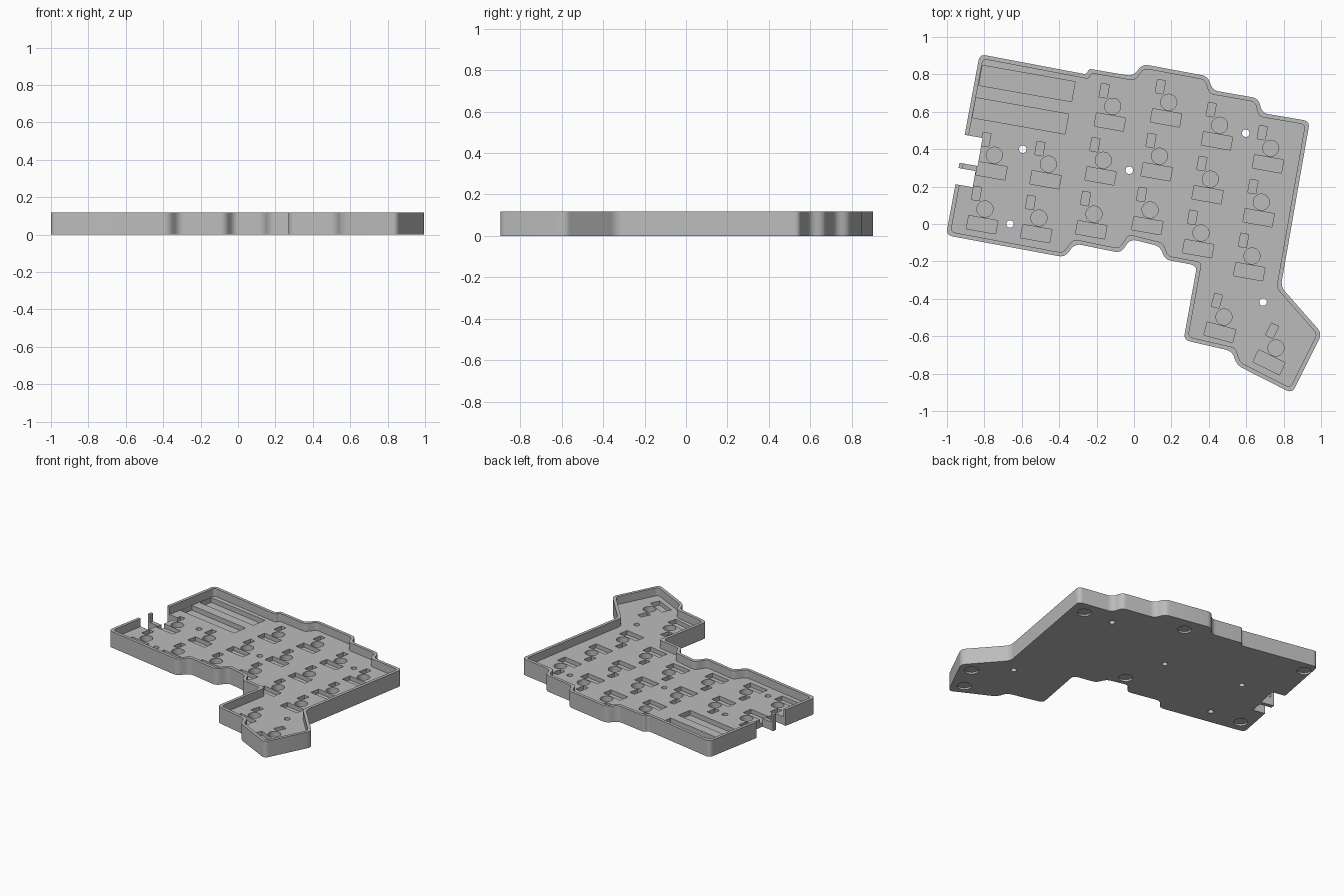
import bpy, bmesh, math
from mathutils import Vector, Matrix

cube = bpy.data.objects.get("Cube")
if cube:
    bpy.data.objects.remove(cube, do_unlink=True)

HEIGHT, FLOOR, WALL = 0.118, 0.06, 0.022
TILT = -10  # degrees the key grid is turned

grey = bpy.data.materials.new("light_grey")
grey.use_nodes = True
grey.diffuse_color = (0.5, 0.5, 0.5, 1)
grey.node_tree.nodes["Principled BSDF"].inputs["Base Color"].default_value = (0.5, 0.5, 0.5, 1)


def inset(points, d):
    """Offset a clockwise outline inwards with mitred corners."""
    result = []
    for i, p in enumerate(points):
        a = (p - points[i - 1]).normalized()
        b = (points[(i + 1) % len(points)] - p).normalized()
        na, nb = Vector((a.y, -a.x)), Vector((b.y, -b.x))
        result.append(p + (na + nb) * d / (1 + na.dot(nb)))
    return result


def rounded(points, size, steps=6):
    """Round every corner of an outline."""
    result = []
    for i, p in enumerate(points):
        a, b = points[i - 1] - p, points[(i + 1) % len(points)] - p
        t = min(size, 0.45 * a.length, 0.45 * b.length)
        start, end = p + a.normalized() * t, p + b.normalized() * t
        for k in range(steps + 1):
            f = k / steps
            result.append(start * (1 - f) ** 2 + p * 2 * f * (1 - f) + end * f * f)
    return result


def circle(centre, r, n=32):
    return [Vector(centre) + Vector((r * math.cos(math.tau * k / n), r * math.sin(math.tau * k / n)))
            for k in range(n)]


def box(centre, offset, w, h, angle):
    """Rectangle placed by a local offset in a turned frame."""
    turn = Matrix.Rotation(math.radians(angle), 2)
    return [Vector(centre) + turn @ (Vector(offset) + Vector((sx * w / 2, sy * h / 2)))
            for sx, sy in ((-1, -1), (1, -1), (1, 1), (-1, 1))]


def prisms(name, outlines, z0, z1):
    """One object holding an upright prism for each outline."""
    bm = bmesh.new()
    for outline in outlines:
        face = bm.faces.new([bm.verts.new((p.x, p.y, z0)) for p in outline])
        top = bmesh.ops.extrude_face_region(bm, geom=[face])["geom"]
        bmesh.ops.translate(bm, vec=(0, 0, z1 - z0),
                            verts=[g for g in top if isinstance(g, bmesh.types.BMVert)])
    bmesh.ops.recalc_face_normals(bm, faces=bm.faces)
    mesh = bpy.data.meshes.new(name)
    bm.to_mesh(mesh)
    bm.free()
    mesh.materials.append(grey)
    obj = bpy.data.objects.new(name, mesh)
    bpy.context.collection.objects.link(obj)
    return obj


def carve(name, outlines, z0, z1):
    """Subtract prisms from the case."""
    cutter = prisms(name, outlines, z0, z1)
    cutter.hide_render = True
    mod = case.modifiers.new(name, "BOOLEAN")
    mod.operation, mod.solver, mod.object = "DIFFERENCE", "EXACT", cutter
    bpy.ops.object.modifier_apply(modifier=mod.name)
    bpy.data.objects.remove(cutter, do_unlink=True)


# Case outline, clockwise from the back right-hand corner
outline = [Vector(p) for p in (
    (-.825, .908), (-.255, .80), (-.24, .83), (-.005, .79), (.045, .855), (.395, .79),
    (.42, .715), (.665, .672), (.685, .593), (.94, .55), (.785, -.335), (1.005, -.585),
    (.845, -.905), (.55, -.755), (.525, -.68), (.265, -.62), (.337, -.222), (.165, -.19),
    (.14, -.12), (-.02, -.08), (-.07, -.155), (-.315, -.105), (-.37, -.178), (-1.005, -.06))]

case = prisms("keyboard_case", [rounded(outline, 0.035)], 0, HEIGHT)
bpy.context.view_layer.objects.active = case
case.select_set(True)

# Open tray
carve("tray_cavity", [rounded(inset(outline, WALL), 0.025)], FLOOR, HEIGHT + 0.1)

# Key positions: columns of the main grid, then two thumb keys
step = Vector((-.05, -.288))
columns = [((-.797, .08), 2), ((-.508, .032), 2), ((-.214, .053), 3),
           ((.086, .075), 3), ((.358, -.048), 3), ((.631, -.171), 3)]
keys = [(Vector(base) - step * row, TILT) for base, count in columns for row in range(count)]
keys += [(Vector((.481, -.497)), -15), (Vector((.759, -.663)), -26)]

# Switch pockets
carve("socket_pockets", [box(c, (0, -.085), .158, .072, a) for c, a in keys], 0.03, FLOOR + 0.005)
carve("pin_pockets", [box(c, (-.059, .074), .043, .072, a) for c, a in keys], 0.03, FLOOR + 0.005)
carve("stem_pockets", [circle(c, .043) for c, a in keys], 0.02, FLOOR + 0.005)

# Two long battery slots
carve("battery_slots", [box(c, (0, 0), .503, .108, TILT) for c in ((-.572, .751), (-.607, .578))],
      0.025, HEIGHT + 0.1)

# Connector and switch openings through the side wall
carve("side_openings", [box((-.823, .385), (-.1, 0), .2, .152, TILT),
                        box((-.855, .24), (-.1, 0), .2, .088, TILT)], -0.1, HEIGHT + 0.1)

# Screw holes
screws = ((-.595, .4), (-.663, 0), (-.025, .287), (.597, .485), (.69, -.417))
carve("screw_holes", [circle(c, .02, 24) for c in screws], -0.1, FLOOR + 0.02)

# Round recesses for rubber feet underneath
feet = ((.82, .466), (.9, -.6), (.805, -.79), (.167, .72), (.056, -.02), (-.79, .81), (-.905, .02))
carve("foot_recesses", [circle(c, .047) for c in feet], -0.1, 0.013)

bpy.ops.object.shade_smooth_by_angle(angle=math.radians(30))
